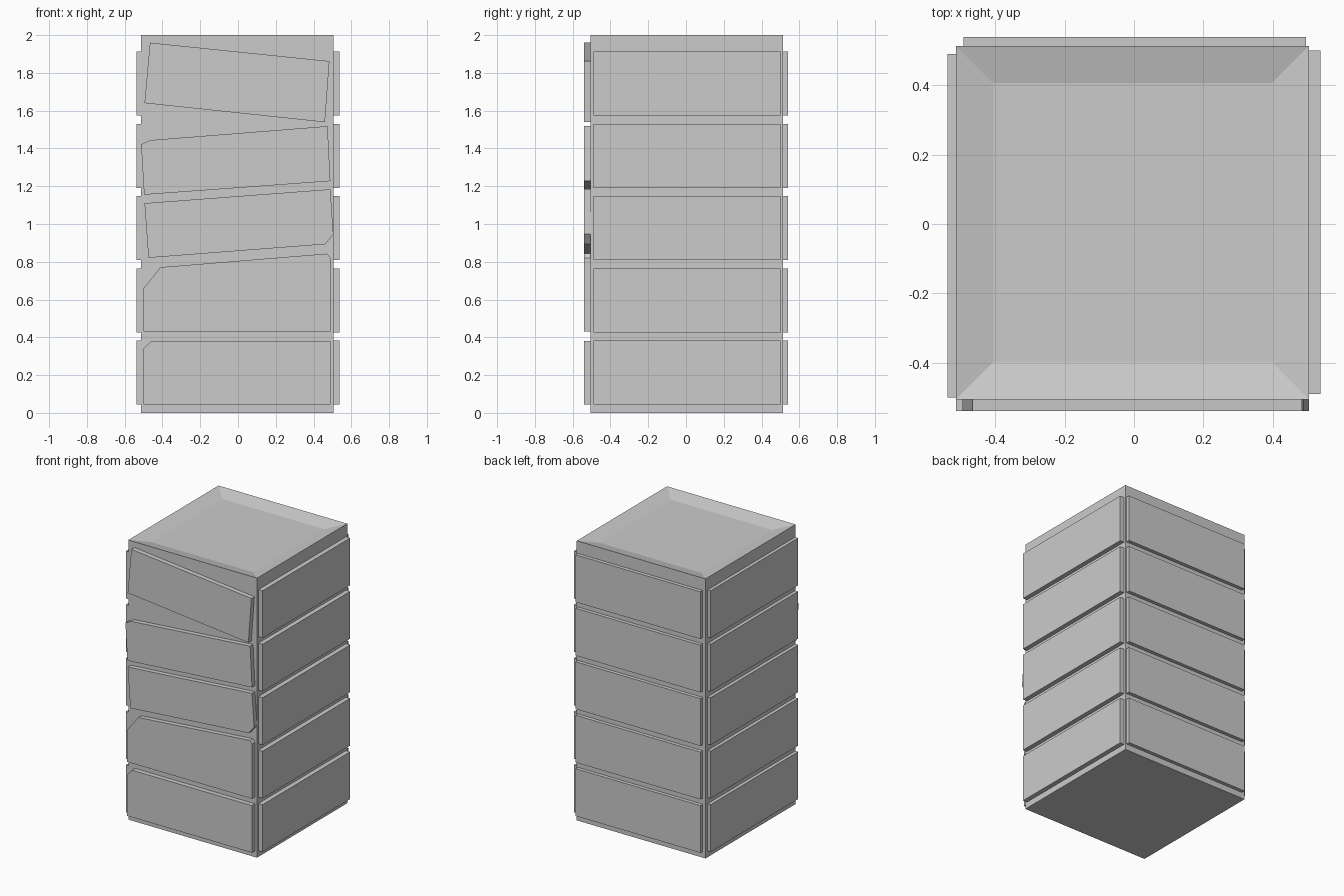
import bpy, bmesh

if "Cube" in bpy.data.objects:
    bpy.data.objects.remove(bpy.data.objects["Cube"])

X0, X1, Y0, Y1 = -0.514, 0.505, -0.506, 0.514   # core footprint
OUT = 0.538                                     # outer face of the boards
EMBED = 0.004                                   # boards sink slightly into the core


def finish(bm, name):
    bmesh.ops.recalc_face_normals(bm, faces=bm.faces)
    mesh = bpy.data.meshes.new(name)
    bm.to_mesh(mesh)
    bm.free()
    obj = bpy.data.objects.new(name, mesh)
    bpy.context.collection.objects.link(obj)
    return obj


def prism(name, base, direction):
    """Extrude a flat polygon along a direction vector."""
    bm = bmesh.new()
    face = bm.faces.new([bm.verts.new(p) for p in base])
    ext = bmesh.ops.extrude_face_region(bm, geom=[face], use_keep_orig=True)
    verts = [g for g in ext["geom"] if isinstance(g, bmesh.types.BMVert)]
    bmesh.ops.translate(bm, vec=direction, verts=verts)
    return finish(bm, name)


def box(name, lo, hi):
    base = [(lo[0], lo[1], lo[2]), (hi[0], lo[1], lo[2]),
            (hi[0], hi[1], lo[2]), (lo[0], hi[1], lo[2])]
    return prism(name, base, (0, 0, hi[2] - lo[2]))


# Core block with a shallow square recess in the top
core = box("core_block", (X0, Y0, 0), (X1, Y1, 2))
bm = bmesh.new()
bm.from_mesh(core.data)
top = max(bm.faces, key=lambda f: f.calc_center_median().z)
bmesh.ops.inset_region(bm, faces=[top], thickness=0.107, use_even_offset=True)
bmesh.ops.translate(bm, vec=(0, 0, -0.027), verts=top.verts)
bm.to_mesh(core.data)
bm.free()

# Five straight boards on the left, right and back sides
for i in range(5):
    z0 = 0.044 + 0.3825 * i
    z1 = z0 + 0.338
    box(f"left_board_{i + 1}", (-OUT, -0.5, z0), (X0 + EMBED, 0.49, z1))
    box(f"right_board_{i + 1}", (X1 - EMBED, -0.49, z0), (OUT, 0.5, z1))
    box(f"back_board_{i + 1}", (-0.492, Y1 - EMBED, z0), (0.496, 0.54, z1))

# Crooked, chipped boards on the front, as x/z outlines from bottom to top
front_outlines = [
    [(-0.5, 0.044), (0.489, 0.044), (0.489, 0.381), (-0.46, 0.381), (-0.5, 0.339)],
    [(-0.5, 0.43), (0.489, 0.43), (0.489, 0.821), (0.471, 0.843),
     (-0.41, 0.771), (-0.5, 0.66)],
    [(-0.474, 0.821), (0.463, 0.893), (0.505, 0.946), (0.489, 1.184), (-0.495, 1.11)],
    [(-0.497, 1.155), (0.489, 1.227), (0.474, 1.518), (-0.463, 1.444), (-0.513, 1.422)],
    [(-0.495, 1.64), (0.46, 1.539), (0.484, 1.862), (-0.466, 1.96)],
]
for i, outline in enumerate(front_outlines):
    base = [(x, -0.54, z) for x, z in outline]
    prism(f"front_board_{i + 1}", base, (0, Y0 + EMBED + 0.54, 0))
